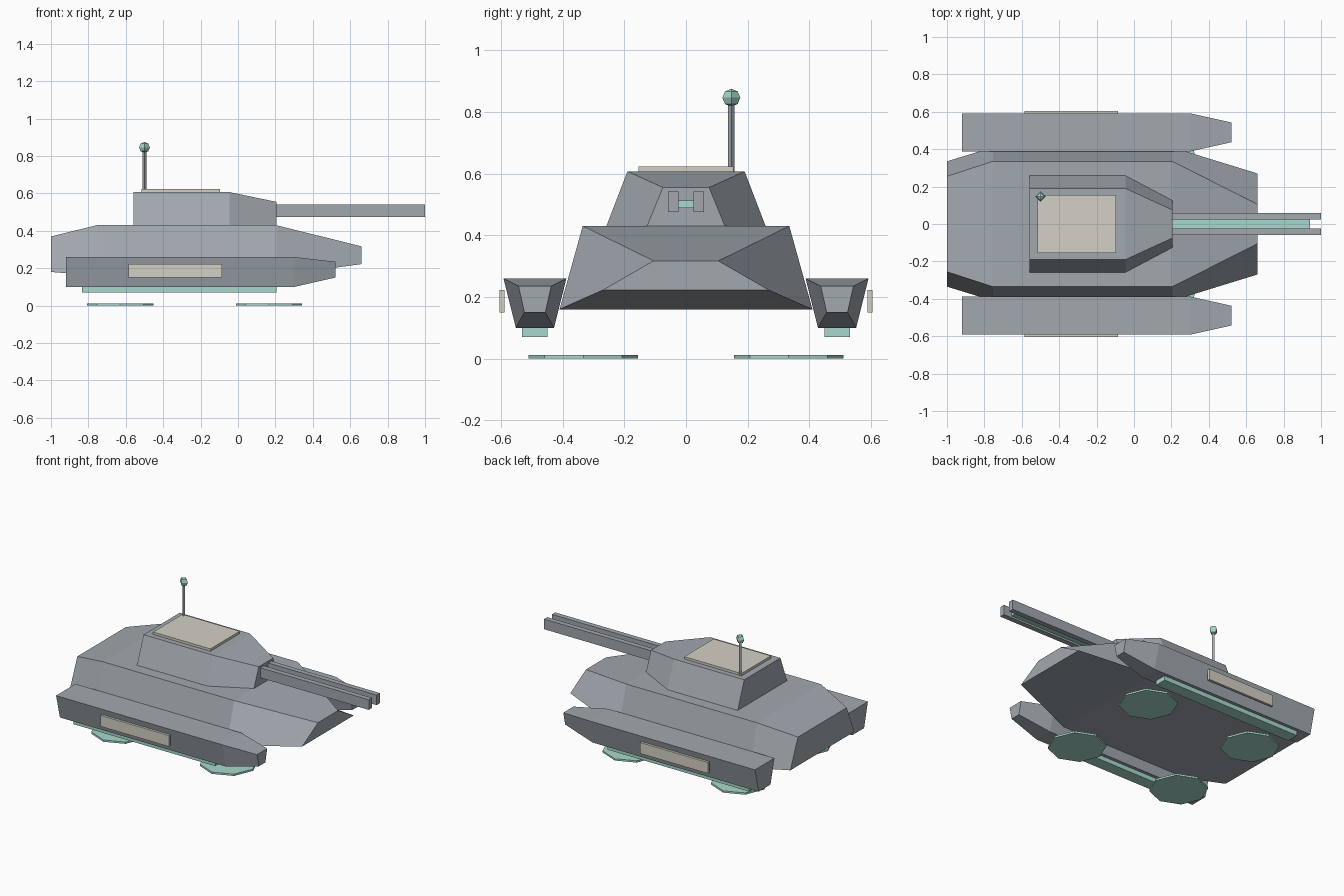
import bpy, bmesh, math
from mathutils import Matrix

if "Cube" in bpy.data.objects:
    bpy.data.objects.remove(bpy.data.objects["Cube"], do_unlink=True)


def material(name, rgb):
    m = bpy.data.materials.new(name)
    m.use_nodes = True
    m.diffuse_color = (*rgb, 1)
    m.node_tree.nodes["Principled BSDF"].inputs["Base Color"].default_value = (*rgb, 1)
    return m


GREY = material("armour_grey", (0.36, 0.395, 0.43))
TEAL = material("glow_teal", (0.39, 0.69, 0.61))
CREAM = material("panel_cream", (0.65, 0.63, 0.56))


def finish(name, bm, mat):
    bmesh.ops.recalc_face_normals(bm, faces=bm.faces)
    mesh = bpy.data.meshes.new(name)
    bm.to_mesh(mesh)
    bm.free()
    mesh.materials.append(mat)
    ob = bpy.data.objects.new(name, mesh)
    bpy.context.collection.objects.link(ob)
    return ob


def loft(name, sections, mat, y=0):
    """Trapezoid sections along x: (x, low z, low half width, high z, high half width)."""
    bm = bmesh.new()
    rings = [[bm.verts.new((x, y + w, z)) for w, z in
              ((-wl, zl), (wl, zl), (wh, zh), (-wh, zh))]
             for x, zl, wl, zh, wh in sections]
    for a, b in zip(rings, rings[1:]):
        for i in range(4):
            j = (i + 1) % 4
            bm.faces.new((a[i], a[j], b[j], b[i]))
    bm.faces.new(rings[0])
    bm.faces.new(rings[-1])
    return finish(name, bm, mat)


def box(name, x, y, z, mat):
    """Box from (min, max) ranges."""
    spans = (x, y, z)
    bm = bmesh.new()
    bmesh.ops.create_cube(bm, size=1)
    for v in bm.verts:
        v.co = [(lo + hi) / 2 + c * (hi - lo) for c, (lo, hi) in zip(v.co, spans)]
    return finish(name, bm, mat)


def prism(name, sides, radius, height, centre, mat):
    bm = bmesh.new()
    bmesh.ops.create_cone(bm, cap_ends=True, segments=sides, radius1=radius,
                          radius2=radius, depth=height, matrix=Matrix.Translation(centre))
    return finish(name, bm, mat)


# Hull and turret
loft("hull", [(-1, 0.18, 0.335, 0.37, 0.255), (-0.755, 0.16, 0.41, 0.43, 0.335),
              (0.205, 0.16, 0.41, 0.43, 0.335), (0.66, 0.222, 0.27, 0.317, 0.105)], GREY)
loft("turret", [(-0.56, 0.425, 0.26, 0.607, 0.19), (-0.045, 0.425, 0.26, 0.607, 0.19),
                (0.205, 0.425, 0.128, 0.555, 0.075)], GREY)
box("roof_hatch", (-0.515, -0.095), (-0.154, 0.154), (0.6, 0.623), CREAM)

# Twin gun with a glowing rail between the barrels
box("gun_rail", (0.15, 0.94), (-0.025, 0.025), (0.488, 0.513), TEAL)

# Antenna
prism("antenna_mast", 4, 0.01, 0.24, (-0.5, 0.147, 0.72), GREY)
bm = bmesh.new()
bmesh.ops.create_uvsphere(bm, u_segments=4, v_segments=4, radius=0.029,
                          matrix=Matrix.Translation((-0.5, 0.147, 0.846)))
finish("antenna_ball", bm, TEAL)

# Parts repeated on both sides
for side, s in (("left", 1), ("right", -1)):
    # The hull faces +x here, so the sides are told apart by the sign of y
    cy = s * 0.49
    box(f"gun_barrel_{side}", (0.15, 1), sorted((s * 0.024, s * 0.058)), (0.475, 0.542), GREY)
    loft(f"sponson_{side}", [(-0.92, 0.1, 0.062, 0.26, 0.102), (0.3, 0.1, 0.062, 0.26, 0.102),
                             (0.52, 0.15, 0.034, 0.235, 0.053)], GREY, cy)
    box(f"hover_strip_{side}", (-0.835, 0.205), (cy - 0.041, cy + 0.041), (0.07, 0.105), TEAL)
    box(f"side_panel_{side}", (-0.585, -0.085), sorted((s * 0.588, s * 0.604)),
        (0.15, 0.223), CREAM)
    for end, x in (("front", 0.166), ("rear", -0.63)):
        prism(f"hover_disc_{end}_{side}", 8, 0.177, 0.012, (x, s * 0.333, 0.006), TEAL)
